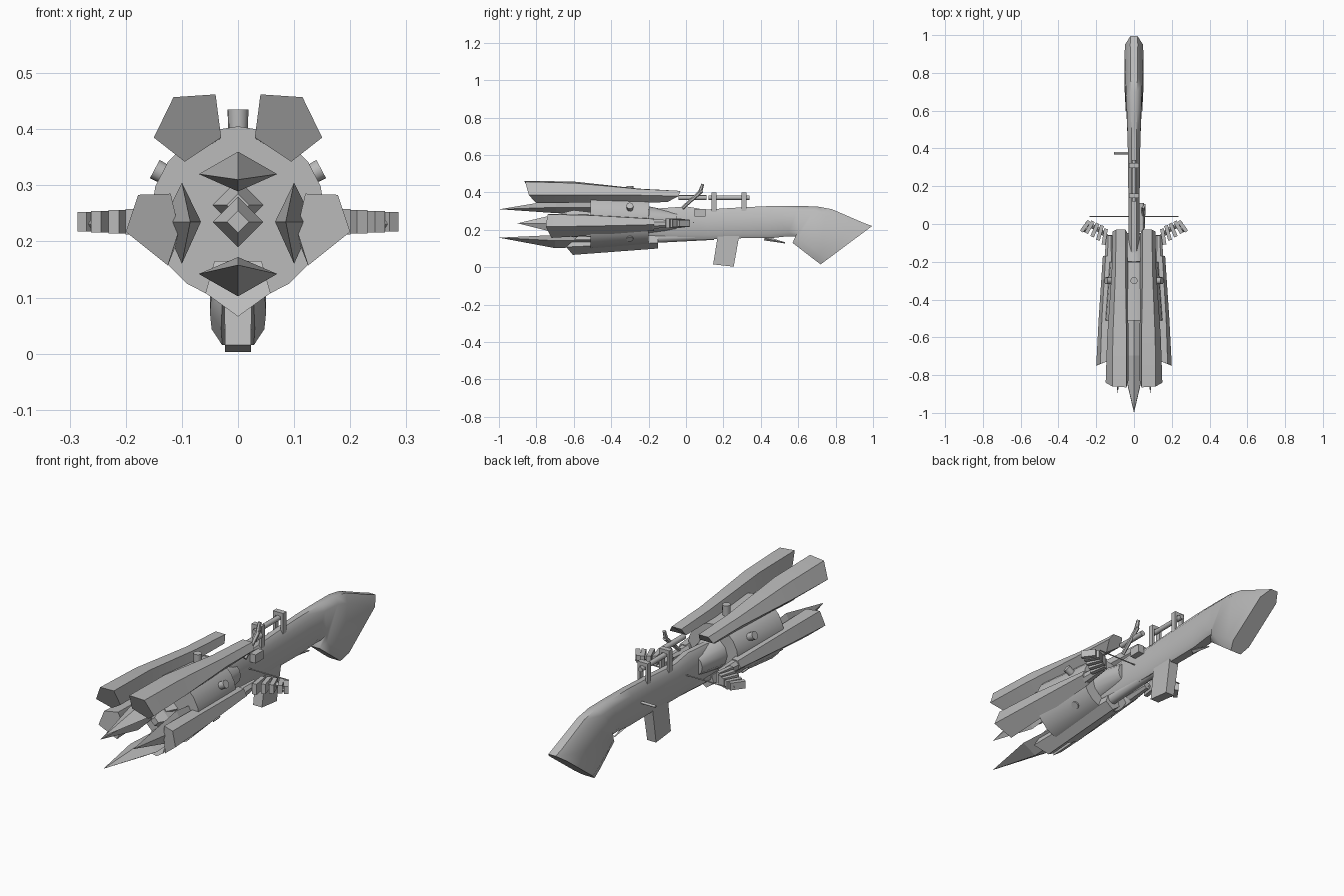
import bpy, bmesh, math
from mathutils import Vector

if "Cube" in bpy.data.objects:
    bpy.data.objects.remove(bpy.data.objects["Cube"])

grey = bpy.data.materials.new("gunmetal_grey")
grey.diffuse_color = (0.50, 0.50, 0.50, 1)
grey.use_nodes = True
grey.node_tree.nodes["Principled BSDF"].inputs["Base Color"].default_value = grey.diffuse_color


def make(name, rings, smooth=40, tip=False):
    """Loft equal-length rings of points; close the ends."""
    bm = bmesh.new()
    vs = [[bm.verts.new(p) for p in r] for r in rings]
    n = len(rings[0])
    for a, b in zip(vs, vs[1:]):
        for i in range(n):
            j = (i + 1) % n
            bm.faces.new((a[i], a[j], b[j], b[i]))
    bm.faces.new(vs[0])
    bm.faces.new(vs[-1])
    if tip:
        bmesh.ops.remove_doubles(bm, verts=bm.verts, dist=1e-5)
    bmesh.ops.recalc_face_normals(bm, faces=bm.faces)
    me = bpy.data.meshes.new(name)
    bm.to_mesh(me)
    bm.free()
    me.materials.append(grey)
    ob = bpy.data.objects.new(name, me)
    bpy.context.collection.objects.link(ob)
    if smooth:
        bpy.ops.object.select_all(action='DESELECT')
        bpy.context.view_layer.objects.active = ob
        ob.select_set(True)
        bpy.ops.object.shade_smooth_by_angle(angle=math.radians(smooth))
    return ob


def rod(name, a, b, r1, r2=None, n=10, smooth=40):
    """Tapered n-sided rod from a to b."""
    a, b = Vector(a), Vector(b)
    r2 = r1 if r2 is None else r2
    d = (b - a).normalized()
    u = d.orthogonal().normalized()
    w = d.cross(u)

    def ring(c, r):
        return [c + r * (u * math.cos(t) + w * math.sin(t))
                for t in (2 * math.pi * (i + .5) / n for i in range(n))]
    return make(name, [ring(a, r1), ring(b, r2)], smooth)


def box(name, c, s, turn=0):
    """Box of full size s, turned about z."""
    co, si = math.cos(turn), math.sin(turn)

    def ring(z):
        return [(c[0] + x * s[0] * co - y * s[1] * si,
                 c[1] + x * s[0] * si + y * s[1] * co, c[2] + z * s[2])
                for x, y in ((-.5, -.5), (.5, -.5), (.5, .5), (-.5, .5))]
    return make(name, [ring(-.5), ring(.5)], 0)


# stock and receiver: top (y, z), bottom (y, z), half width
spine = [((-.2, .31), (-.2, .16), .03), ((0, .325), (0, .15), .03),
         ((.1, .308), (.12, .15), .03), ((.3, .32), (.3, .155), .031),
         ((.45, .327), (.45, .155), .034), ((.6, .327), (.54, .165), .038),
         ((.7, .325), (.585, .165), .041), ((.78, .31), (.57, .13), .044),
         ((.95, .237), (.68, .045), .05), ((.995, .22), (.72, .015), .047)]
shape = [(0, .5), (1, 0.65), (1, .15), (1, -.0)]
prof = [(.4, 1), (1, .84), (1, .14), (.6, 0), (-.6, 0), (-1, .14), (-1, .84), (-.4, 1)]
make("stock_and_receiver",
     [[(w * x, b[0] + (t[0] - b[0]) * f, b[1] + (t[1] - b[1]) * f) for x, f in prof]
      for t, b, w in spine], 50)

# magazine, trigger spur and bolt handle
make("magazine", [[(x, y, z) for x, y, z in
                   ((-w, y0, z0), (w, y0, z0), (w, y1, z1), (-w, y1, z1))]
                  for w, y0, z0, y1, z1 in ((.023, .145, .015, .255, .003),
                                            (.026, .175, .2, .29, .2))], 0)
rod("trigger_spur", (0, .42, .155), (0, .53, .13), .012, .003, 4)
rod("bolt_handle", (-.02, .375, .24), (-.105, .375, .24), .006)

# sight bridge
for y in (.15, .31):
    for s in (-1, 1):
        box("sight_post", (s * .02, y, .345), (.012, .025, .1))
    box("sight_crossbar", (0, y, .39), (.052, .025, .018))
rod("sight_tube", (0, .12, .372), (0, .34, .372), .012)
rod("cocking_tube", (.04, -.04, .372), (.04, .11, .372), .013)
rod("cocking_lever", (.05, -.02, .315), (.05, .085, .41), .009, .011, 6)
rod("cocking_lever_tip", (.05, .075, .40), (.05, .09, .445), .011, .008, 6)

# round core with rear collars and nose
C = (0, .25)
rod("core", (0, -.51, .25), (0, -.2, .25), .155, .13, 20)
rod("rear_collar", (0, -.2, .25), (0, -.05, .245), .075, .05, 12)
rod("lower_tube", (0, -.2, .155), (0, .15, .168), .027, .022)
for z, y in ((.235, -.62), (.265, -.56)):
    make("core_nose", [[(0, yy, z + r), (r, yy, z), (0, yy, z - r), (-r, yy, z)]
                       for yy, r in ((y, .02), (y + .05, .045), (-.5, .045))], 0)


def blade(name, c, tip_c, ty, w, up, down):
    """Pointed diamond blade, widest 0.3 behind its tip."""
    def ring(y, k, p):
        return [(p[0] - w * k, y, p[1]), (p[0], y, p[1] + up * k),
                (p[0] + w * k, y, p[1]), (p[0], y, p[1] - down * k)]
    make(name, [ring(ty, 0.001, tip_c), ring(ty + .3, 1, c), ring(-.48, .8, c)], 0)


blade("top_blade", (0, .32), (0, .31), -.995, .07, .04, .031)
blade("bottom_blade", (0, .142), (0, .158), -1.0, .07, .03, .04)
for s in (-1, 1):
    blade("side_blade", (s * .1, .235), (s * .085, .235), -.9, .034, .07, .075)


def pod(name, secs, mirror):
    """Five-sided pod: each section is a slanted ring of (x, y, z)."""
    for s in ((1, -1) if mirror else (1,)):
        make(name, [[(s * x, y, z) for x, y, z in r] for r in secs], 50)


def sect(pts, ys):
    return [(x, y, z) for (x, z), y in zip(pts, ys)]


# upper pods
front = [(.04, .462), (.115, .457), (.15, .385), (.095, .342), (.03, .385)]
mid = [(.04, .458), (.112, .45), (.142, .385), (.095, .345), (.03, .385)]
waist = [(.045, .42), (.098, .418), (.118, .385), (.08, .345), (.032, .38)]
rear = [(.045, .408), (.095, .408), (.113, .38), (.08, .348), (.035, .375)]
pod("upper_pod", [sect(front, (-.865, -.86, -.84, -.8, -.83)), sect(mid, [-.6] * 5),
                  sect(waist, [-.25] * 5), sect(rear, (-.03, -.03, -.04, -.1, -.05))], True)

# side pods
front = [(.12, .285), (.178, .283), (.2, .217), (.125, .157), (.105, .22)]
mid = [(.12, .28), (.17, .277), (.187, .22), (.125, .17), (.1, .22)]
rear = [(.12, .26), (.15, .258), (.165, .228), (.125, .195), (.105, .225)]
pod("side_pod", [sect(front, (-.72, -.74, -.75, -.72, -.7)), sect(mid, [-.5] * 5),
                 sect(rear, [-.17] * 5)], True)

# bottom pod
front = [(-.042, .165), (.042, .165), (.058, .108), (0, .066), (-.058, .108)]
rear = [(-.028, .165), (.028, .165), (.04, .13), (0, .1), (-.04, .13)]
pod("bottom_pod", [sect(front, (-.58, -.58, -.64, -.605, -.64)),
                   sect(rear, [-.15] * 5)], False)

# five radial knobs between the pods
for ang in (90, 28, 152, -45, -135):
    d = Vector((math.cos(math.radians(ang)), 0, math.sin(math.radians(ang))))
    o = Vector((0, -.3, .25))
    end = .185 if ang == 90 else .168 if ang > 0 else .142
    rod("radial_knob", o + d * .09, o + d * end, .015, .019, 10)

# finned side arms fanning out behind the side pods
arm = [(.13, -.08), (.155, -.055), (.18, -.035), (.207, -.02), (.235, -.005), (.258, .0)]
for s in (-1, 1):
    rod("arm_socket", (s * .13, -.18, .23), (s * .13, -.06, .235), .028, .018, 8)
    for i, (a, b) in enumerate(zip(arm, arm[1:])):
        rod("arm_link", (s * a[0], a[1], .235), (s * b[0], b[1], .235), .012, n=4, smooth=0)
        box("arm_fin", (s * b[0], b[1] - .012, .235),
            (.02, .085 - i * .004, .05 - i * .004), s * (.15 + .12 * i))
    rod("arm_tip", (s * .25, -.03, .233), (s * .27, -.035, .23), .014, .006, 4, 0)
rod("cross_wire", (-.235, .04, .24), (.235, .04, .24), .003, n=6)
box("receiver_lug", (.045, .075, .29), (.03, .06, .04))
